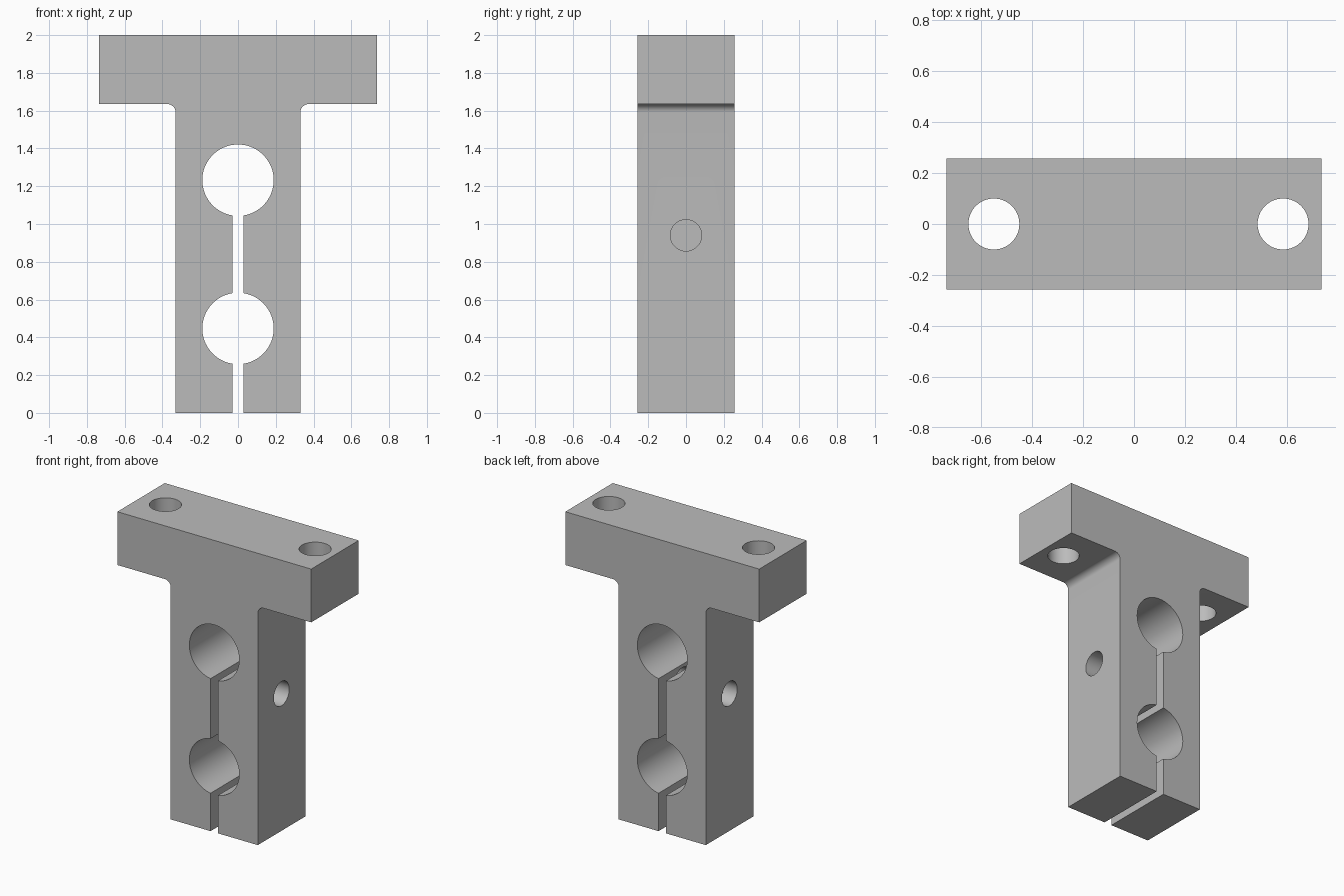
import bpy
import bmesh
from math import sin, cos, pi, asin, radians
from mathutils import Matrix, Vector

default = bpy.data.objects.get("Cube")
if default:
    bpy.data.objects.remove(default, do_unlink=True)

HALF_DEPTH = 0.257
HEAD_X, HEAD_Z, TOP_Z = 0.735, 1.635, 2.0
STEM_X, FILLET = 0.33, 0.045
SLOT, BORE = 0.028, 0.189
BORES = (0.447, 1.232)


def arc(cx, cz, r, start, end, steps):
    return [(cx + r * cos(start + (end - start) * i / steps),
             cz + r * sin(start + (end - start) * i / steps))
            for i in range(steps + 1)]


def cylinder(name, centre, axis, radius, depth):
    bm = bmesh.new()
    turn = Vector((0, 0, 1)).rotation_difference(Vector(axis)).to_matrix().to_4x4()
    bmesh.ops.create_cone(bm, cap_ends=True, segments=64, radius1=radius,
                          radius2=radius, depth=depth,
                          matrix=Matrix.Translation(centre) @ turn)
    mesh = bpy.data.meshes.new(name)
    bm.to_mesh(mesh)
    bm.free()
    obj = bpy.data.objects.new(name, mesh)
    bpy.context.collection.objects.link(obj)
    obj.hide_render = True
    return obj


# Half outline: up the outside, then down through bores and slot
outer = [(STEM_X, 0)]
outer += arc(STEM_X + FILLET, HEAD_Z - FILLET, FILLET, pi, pi / 2, 10)
outer += [(HEAD_X, HEAD_Z), (HEAD_X, TOP_Z)]
a = asin(SLOT / BORE)
inner = [(SLOT, 0)]
inner += arc(0, BORES[0], BORE, -pi / 2 + a, pi / 2 - a, 32)
inner += arc(0, BORES[1], BORE, -pi / 2 + a, pi / 2, 32)


def mirrored(points):
    return [(-x, z) for x, z in reversed(points)]


outline = outer + mirrored(outer) + [(-x, z) for x, z in inner]
outline += list(reversed(inner))[1:]

# Clamp body extruded front to back
bm = bmesh.new()
face = bm.faces.new([bm.verts.new((x, -HALF_DEPTH, z)) for x, z in outline])
out = bmesh.ops.extrude_face_region(bm, geom=[face])
verts = [v for v in out["geom"] if isinstance(v, bmesh.types.BMVert)]
bmesh.ops.translate(bm, verts=verts, vec=(0, 2 * HALF_DEPTH, 0))
bmesh.ops.recalc_face_normals(bm, faces=bm.faces)
mesh = bpy.data.meshes.new("clamp_body")
bm.to_mesh(mesh)
bm.free()
body = bpy.data.objects.new("clamp_body", mesh)
bpy.context.collection.objects.link(body)

# Mounting holes in the head, clamp screw hole and shallow recess in the stem
cutters = [
    cylinder("mount_hole_right", (-0.55, 0, 1.82), (0, 0, 1), 0.1, 0.6),
    cylinder("mount_hole_left", (0.585, 0, 1.82), (0, 0, 1), 0.1, 0.6),
    cylinder("screw_hole", (0.2, 0, 0.94), (1, 0, 0), 0.083, 0.4),
    cylinder("screw_recess", (-0.33, 0, 0.94), (1, 0, 0), 0.083, 0.2),
]
bpy.ops.object.select_all(action="DESELECT")
body.select_set(True)
bpy.context.view_layer.objects.active = body
for cutter in cutters:
    mod = body.modifiers.new(cutter.name, "BOOLEAN")
    mod.operation = "DIFFERENCE"
    mod.solver = "EXACT"
    mod.object = cutter
    bpy.ops.object.modifier_apply(modifier=mod.name)
    bpy.data.objects.remove(cutter, do_unlink=True)

# Plain grey metal
grey = bpy.data.materials.new("plain_grey")
grey.use_nodes = True
colour = (0.5, 0.5, 0.5, 1)
grey.diffuse_color = colour
grey.node_tree.nodes["Principled BSDF"].inputs["Base Color"].default_value = colour
body.data.materials.clear()
body.data.materials.append(grey)
bpy.ops.object.shade_smooth_by_angle(angle=radians(30))
